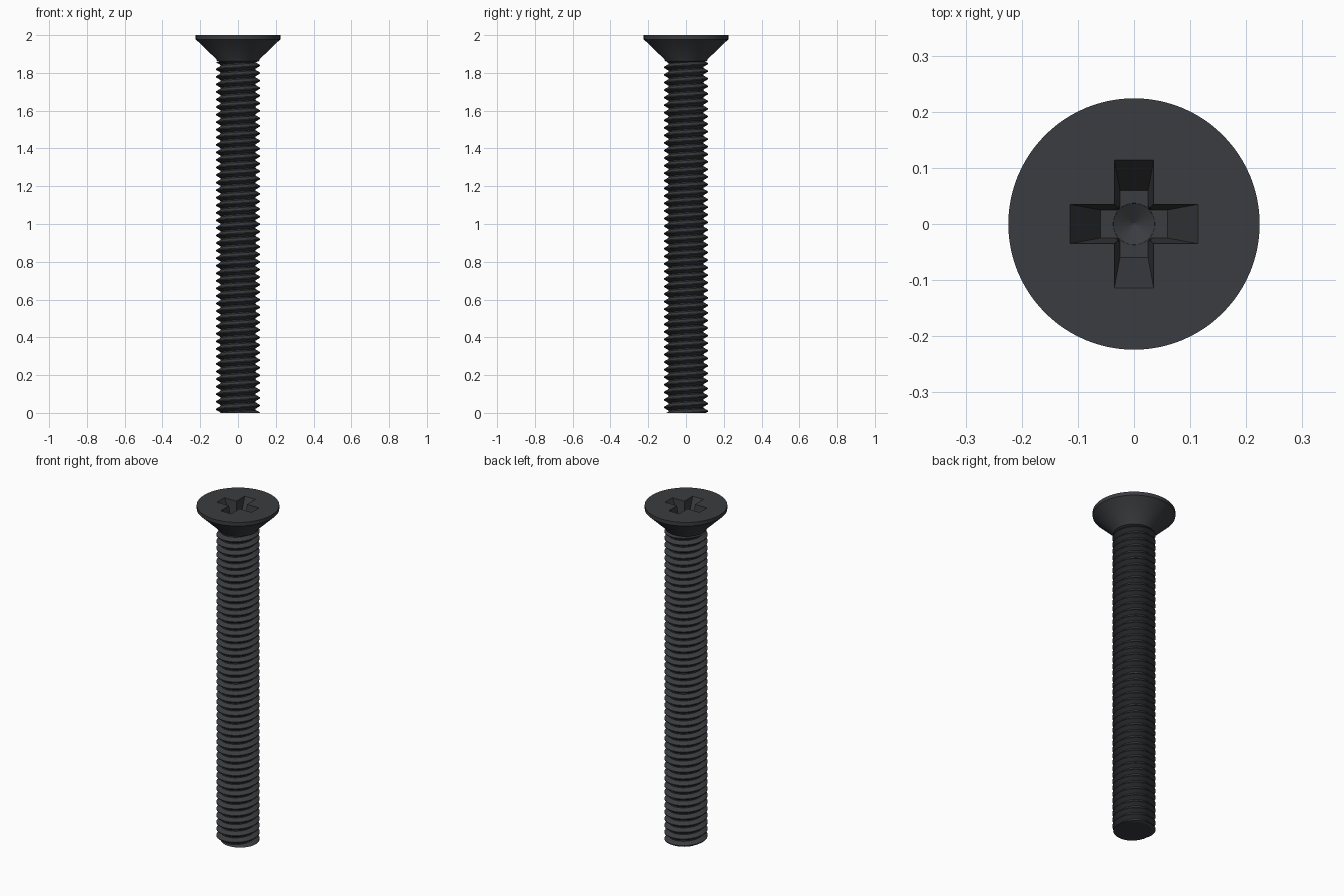
import bpy, bmesh, math

if "Cube" in bpy.data.objects:
    bpy.data.objects.remove(bpy.data.objects["Cube"])

dark = bpy.data.materials.new("black_oxide")
dark.diffuse_color = (0.043, 0.045, 0.05, 1)
dark.use_nodes = True
dark.node_tree.nodes["Principled BSDF"].inputs["Base Color"].default_value = dark.diffuse_color


def make(name, bm):
    bmesh.ops.recalc_face_normals(bm, faces=bm.faces[:])
    me = bpy.data.meshes.new(name)
    bm.to_mesh(me)
    bm.free()
    ob = bpy.data.objects.new(name, me)
    bpy.context.collection.objects.link(ob)
    me.materials.append(dark)
    return ob


def lathe(name, profile, n=96):
    """Closed solid of revolution from (radius, z) points."""
    bm = bmesh.new()
    rings = [[bm.verts.new((r * math.cos(2 * math.pi * i / n), r * math.sin(2 * math.pi * i / n), z))
              for i in range(n)] for r, z in profile]
    for a, b in zip(rings, rings[1:]):
        for i in range(n):
            bm.faces.new((a[i], a[(i + 1) % n], b[(i + 1) % n], b[i]))
    bm.faces.new(rings[0])
    bm.faces.new(rings[-1])
    return make(name, bm)


def taper_box(name, top, bottom, along_y):
    """Tapered bar; top and bottom are (half length, half width, z)."""
    bm = bmesh.new()
    bmesh.ops.create_cube(bm, size=2)
    for v in bm.verts:
        l, w, z = top if v.co.z > 0 else bottom
        x, y = (w, l) if along_y else (l, w)
        v.co = (v.co.x * x, v.co.y * y, z)
    return make(name, bm)


def smooth(ob):
    bpy.ops.object.select_all(action='DESELECT')
    ob.select_set(True)
    bpy.context.view_layer.objects.active = ob
    bpy.ops.object.shade_smooth_by_angle(angle=math.radians(25))


# Countersunk head
head = lathe("countersunk_head", [(0.224, 2.0), (0.224, 1.978), (0.115, 1.873),
                                  (0.111, 1.863), (0.09, 1.855), (0.086, 1.82)])

# Cross recess: two tapered bars and a conical bottom
cutters = [taper_box("recess_bar", (0.124, 0.037, 2.02), (0.06, 0.025, 1.89), a) for a in (False, True)]
cutters.append(lathe("recess_point", [(0.042, 1.904), (0.037, 1.889), (0.002, 1.868)], 32))
bpy.context.view_layer.objects.active = head
for c in cutters:
    m = head.modifiers.new("recess", 'BOOLEAN')
    m.operation = 'DIFFERENCE'
    m.solver = 'EXACT'
    m.object = c
    bpy.ops.object.modifier_apply(modifier=m.name)
    bpy.data.objects.remove(c)
smooth(head)

# Threaded shank: helical sweep of one thread profile, trimmed flat at both ends
PITCH, N, TURNS = 0.04, 48, 50
ROOT, CREST = 0.0925, 0.117
prof = [(ROOT, 0.0), (ROOT, 0.16), (CREST, 0.52), (CREST, 0.64)]
bm = bmesh.new()
rows = []
for i in range(N * TURNS):
    a = 2 * math.pi * i / N
    rows.append([bm.verts.new((r * math.cos(a), r * math.sin(a), PITCH * (i / N + t - 1.6)))
                 for r, t in prof])
for i in range(N * (TURNS - 1) - 1):
    p, q = rows[i] + [rows[i + N][0]], rows[i + 1] + [rows[i + 1 + N][0]]
    for j in range(len(prof)):
        bm.faces.new((p[j], q[j], q[j + 1], p[j + 1]))
for z, d in ((0.0, -1), (1.857, 1)):
    bmesh.ops.bisect_plane(bm, geom=bm.verts[:] + bm.edges[:] + bm.faces[:], dist=1e-6,
                           plane_co=(0, 0, z), plane_no=(0, 0, d), clear_outer=True)
    rim = [e for e in bm.edges if e.is_boundary and all(abs(v.co.z - z) < 1e-5 for v in e.verts)]
    bmesh.ops.contextual_create(bm, geom=rim)
smooth(make("threaded_shank", bm))
